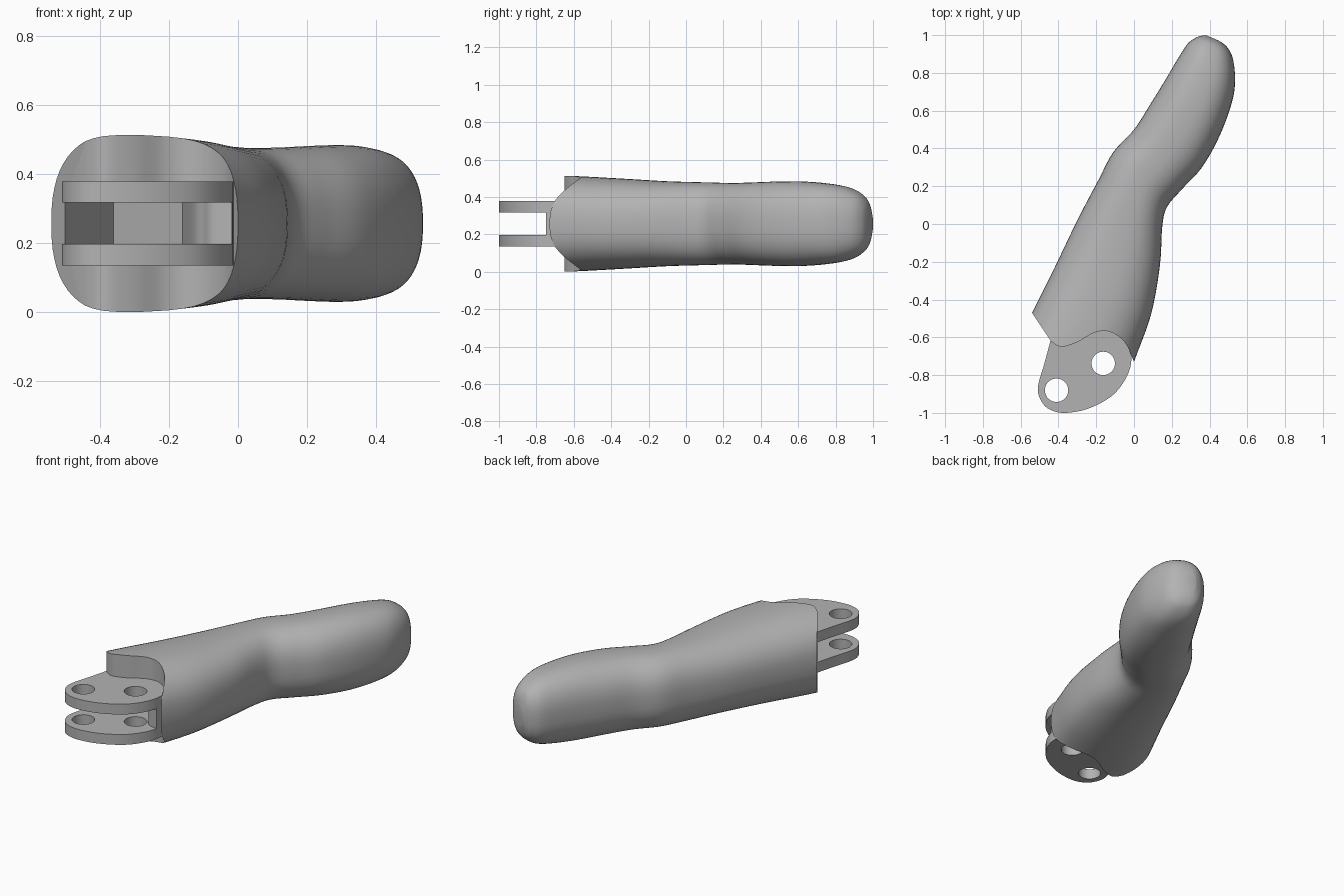
import bpy, bmesh, math

cube = bpy.data.objects.get("Cube")
if cube:
    bpy.data.objects.remove(cube, do_unlink=True)

MID = 0.257                      # height of the symmetry plane

grey = bpy.data.materials.new("satin grey")
grey.use_nodes = True
tone = (0.45, 0.45, 0.45, 1)
grey.diffuse_color = tone
grey.node_tree.nodes["Principled BSDF"].inputs["Base Color"].default_value = tone


def spline(points, steps):
    """Smooth curve through tuples of any length."""
    padded = [points[0], *points, points[-1]]
    out = []
    for a, b, c, d in zip(padded, padded[1:], padded[2:], padded[3:]):
        for i in range(steps):
            t = i / steps
            out.append(tuple(
                q + t * ((r - p) + t * ((2*p - 5*q + 4*r - s) + t * (3*q - p - 3*r + s))) / 2
                for p, q, r, s in zip(a, b, c, d)))
    return out + [points[-1]]


def make_object(name, bm):
    bmesh.ops.recalc_face_normals(bm, faces=bm.faces)
    mesh = bpy.data.meshes.new(name)
    bm.to_mesh(mesh)
    bm.free()
    mesh.materials.append(grey)
    obj = bpy.data.objects.new(name, mesh)
    bpy.context.collection.objects.link(obj)
    return obj


def loft(name, rings):
    bm = bmesh.new()
    loops = [[bm.verts.new(p) for p in ring] for ring in rings]
    count = len(loops[0])
    for low, high in zip(loops, loops[1:]):
        for i in range(count):
            j = (i + 1) % count
            bm.faces.new((low[i], low[j], high[j], high[i]))
    bm.faces.new(loops[0])
    bm.faces.new(loops[-1])
    return make_object(name, bm)


def prism(name, outline, half):
    return loft(name, [[(x, y, MID + h) for x, y in outline] for h in (-half, half)])


def circle(x, y, r, n=40):
    return [(x + r * math.cos(math.tau * i / n), y + r * math.sin(math.tau * i / n))
            for i in range(n)]


def activate(obj):
    bpy.ops.object.select_all(action="DESELECT")
    obj.select_set(True)
    bpy.context.view_layer.objects.active = obj


def cut(obj, cutter):
    cutter.hide_render = True
    activate(obj)
    mod = obj.modifiers.new("cut", "BOOLEAN")
    mod.operation, mod.solver, mod.object = "DIFFERENCE", "EXACT", cutter
    bpy.ops.object.modifier_apply(modifier=mod.name)


def section(lx, ly, rx, ry, half, count=56, power=2.45):
    """Rounded cross-section spanning a left and a right edge point."""
    ring = []
    for i in range(count):
        a = math.tau * i / count
        c, s = math.cos(a), math.sin(a)
        u = math.copysign(abs(c) ** (2 / power), c)
        v = math.copysign(abs(s) ** (2 / power), s)
        ring.append(((lx + rx + u * (rx - lx)) / 2,
                     (ly + ry + u * (ry - ly)) / 2, MID + v * half))
    return ring


# Finger body: left edge, right edge and half height along its length
stations = [
    (-.66, -.71, -.08, -.97, .262),
    (-.54, -.47, .0, -.73, .255),
    (-.42, -.23, .09, -.48, .242),
    (-.3, .02, .137, -.22, .227),
    (-.19, .23, .15, -.01, .221),
    (-.11, .38, .175, .09, .218),
    (.0, .5, .25, .18, .22),
    (.09, .64, .36, .3, .225),
    (.17, .77, .455, .47, .226),
    (.235, .88, .52, .65, .213),
    (.285, .955, .535, .77, .192),
    (.325, .985, .522, .88, .155),
    (.35, .995, .49, .94, .115),
    (.38, 1, .45, .97, .06),
]
body = loft("finger_body", [section(*s) for s in spline(stations, 5)])

# Wavy front end of the body
wave = spline([(-.44, -.62), (-.385, -.65), (-.3, -.625), (-.21, -.575), (-.13, -.57),
               (-.05, -.625), (.0, -.73), (.05, -.86)], 6)
front_cutter = prism("front_cutter", [(-1, -.32), (-.64, -.32), *wave, (.05, -2), (-1, -2)], 1)
cut(body, front_cutter)

# Hinge tongue with a rounded outline, its back end buried in the body
edge = spline([(-.44, -.61), (-.475, -.74), (-.508, -.86), (-.495, -.93), (-.45, -.98),
               (-.37, -1), (-.25, -.98), (-.13, -.92), (-.06, -.845), (-.02, -.76),
               (-.012, -.67)], 6)
tongue = prism("hinge_tongue", [*edge, (-.1, -.5), (-.35, -.5)], .122)

# Slot that splits the tongue into two plates and runs into the body
slot_side = spline([(-.16, -.44), (-.13, -.64), (-.1, -.7), (-.06, -.74), (.1, -.765)], 5)
slot = prism("slot_cutter", [(-.64, -.78), (-.36, -.28), *slot_side, (.1, -2), (-.64, -2)], .06)
for part in (body, tongue):
    cut(part, slot)

# Pin holes through both plates
cutters = [front_cutter, slot]
for x, y in ((-.41, -.88), (-.163, -.738)):
    hole = prism("hole_cutter", circle(x, y, .062), 1)
    cut(tongue, hole)
    cutters.append(hole)

for cutter in cutters:
    bpy.data.objects.remove(cutter, do_unlink=True)

for part in (body, tongue):
    activate(part)
    bpy.ops.object.shade_smooth_by_angle(angle=math.radians(35))
